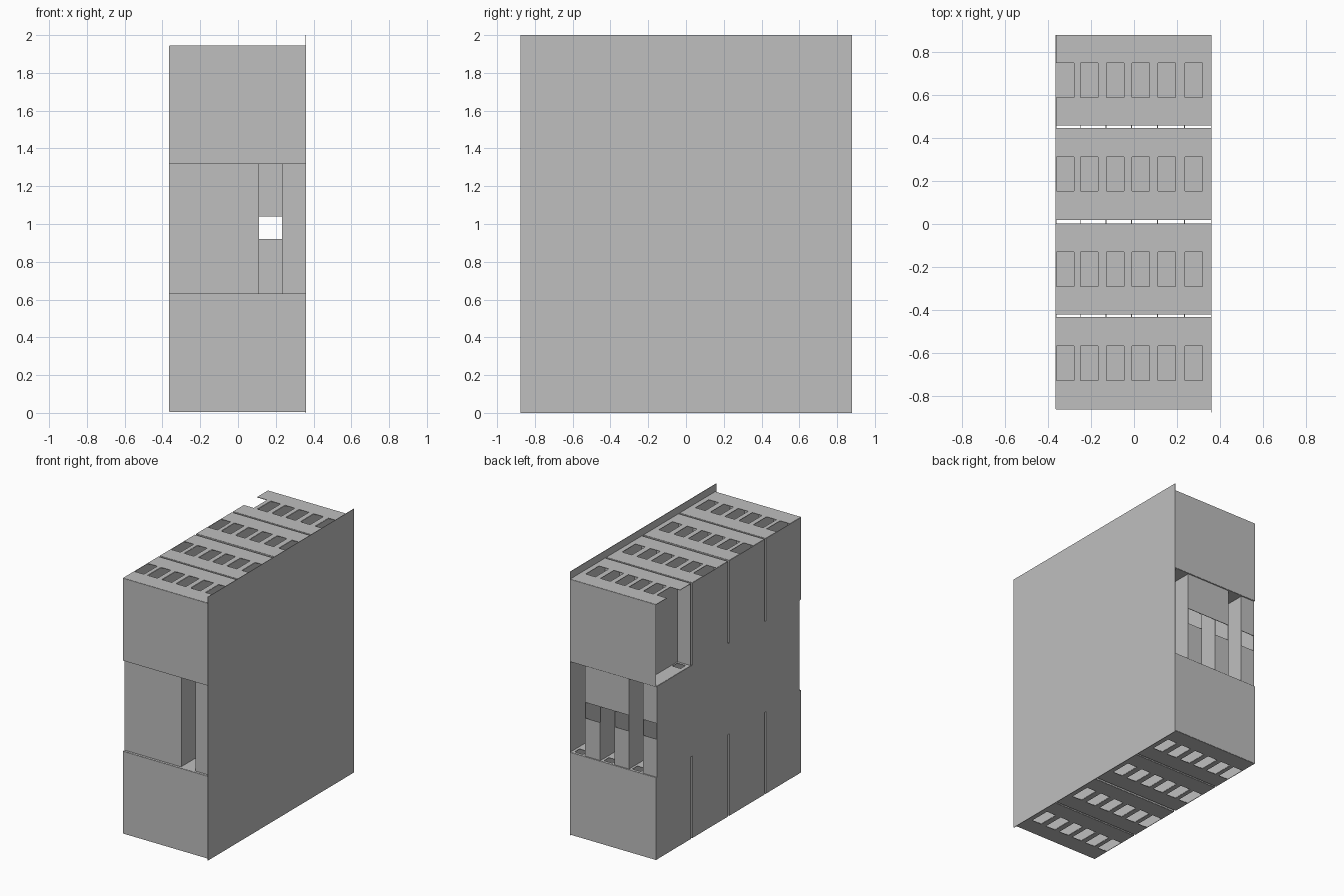
import bpy, bmesh

cube = bpy.data.objects.get("Cube")
if cube:
    bpy.data.objects.remove(cube, do_unlink=True)

grey = bpy.data.materials.new("plain_grey")
grey.use_nodes = True
colour = (0.52, 0.52, 0.52, 1)
grey.diffuse_color = colour
grey.node_tree.nodes["Principled BSDF"].inputs["Base Color"].default_value = colour

SHEET = 0.004
LEFT, RIGHT = -0.363, 0.359
BASE, LOW, HIGH, TOP = 0.008, 0.63, 1.32, 1.943
MODULES = [(-0.86, -0.435), (-0.42, 0.0), (0.02, 0.445), (0.46, 0.878)]
WALLS = [0.235, 0.11, -0.012, -0.13, -0.25]
CELLS = sorted(WALLS + [LEFT])


def sheet(name, axis, pos, u, v, holes=()):
    """Thin sheet across an axis; u and v are its ranges on the other two
    axes in xyz order, and holes are (u0, u1, v0, v1) openings."""
    us, vs = set(u), set(v)
    for h in holes:
        us.update(h[:2])
        vs.update(h[2:])
    us, vs = sorted(us), sorted(vs)
    bm = bmesh.new()
    grid = []
    for a in us:
        row = []
        for b in vs:
            co = [a, b]
            co.insert(axis, pos)
            row.append(bm.verts.new(co))
        grid.append(row)
    for i in range(len(us) - 1):
        for j in range(len(vs) - 1):
            cu, cv = (us[i] + us[i + 1]) / 2, (vs[j] + vs[j + 1]) / 2
            if any(h[0] < cu < h[1] and h[2] < cv < h[3] for h in holes):
                continue
            bm.faces.new((grid[i][j], grid[i + 1][j],
                          grid[i + 1][j + 1], grid[i][j + 1]))
    loose = [p for p in bm.verts if not p.link_faces]
    bmesh.ops.delete(bm, geom=loose, context='VERTS')
    mesh = bpy.data.meshes.new(name)
    bm.to_mesh(mesh)
    bm.free()
    mesh.materials.append(grey)
    ob = bpy.data.objects.new(name, mesh)
    bpy.context.collection.objects.link(ob)
    mod = ob.modifiers.new("thickness", 'SOLIDIFY')
    mod.thickness = SHEET
    mod.offset = 0
    return ob


# Full side panel standing above the rest
sheet("right_panel", 0, RIGHT, (-0.877, 0.878), (0.0, 2.0))

# Upper and lower rows of four modules
for n, (y0, y1) in enumerate(MODULES):
    mid = (y0 + y1) / 2
    vents = [(x, x + 0.083, mid - 0.08, mid + 0.08) for x in CELLS]
    near = [(x + 0.03, x + 0.1, y0 + 0.02, y0 + 0.08) for x in CELLS]
    far = [(x + 0.03, x + 0.1, y1 - 0.08, y1 - 0.02) for x in CELLS]
    across = (LEFT, RIGHT)
    for row, z0, z1 in (("lower", BASE, LOW), ("upper", HIGH, TOP)):
        tag = f"{row}_module_{n + 1}"
        outer, shelf = (z0, z1) if row == "lower" else (z1, z0)
        sheet(tag + "_vented_cover", 2, outer, across, (y0, y1), vents)
        sheet(tag + "_shelf", 2, shelf, across, (y0, y1),
              far if row == "lower" else near)
        sheet(tag + "_front_wall", 1, y0, across, (z0, z1))
        sheet(tag + "_back_wall", 1, y1, across, (z0, z1))
        for k, x in enumerate(WALLS):
            sheet(f"{tag}_divider_{k + 1}", 0, x, (y0, y1), (z0, z1))
        # The rearmost upper module is open on its left side
        if row == "lower" or n < len(MODULES) - 1:
            sheet(tag + "_left_wall", 0, LEFT, (y0, y1), (z0, z1))

# Middle layer with long channels
FRONT, BACK = -0.84, 0.87
for k, x in enumerate(WALLS):
    sheet(f"channel_wall_{k + 1}", 0, x, (FRONT, BACK), (LOW, HIGH))
sheet("middle_left_panel", 0, LEFT, (FRONT, BACK), (LOW, HIGH))
sheet("middle_front_wide_panel", 1, FRONT, (LEFT, WALLS[1]), (LOW, HIGH))
sheet("middle_front_narrow_panel", 1, FRONT, (WALLS[0], RIGHT), (LOW, HIGH))

# Partial closures at the back of the channels
for k, span in enumerate([(WALLS[3], WALLS[0]), (LEFT, WALLS[4])]):
    sheet(f"back_upper_flap_{k + 1}", 1, BACK, span, (1.04, HIGH))
for k, span in enumerate([(WALLS[1], WALLS[0]), (WALLS[3], WALLS[2]),
                          (LEFT, WALLS[4])]):
    sheet(f"back_lower_flap_{k + 1}", 1, BACK, span, (LOW, 0.92))
